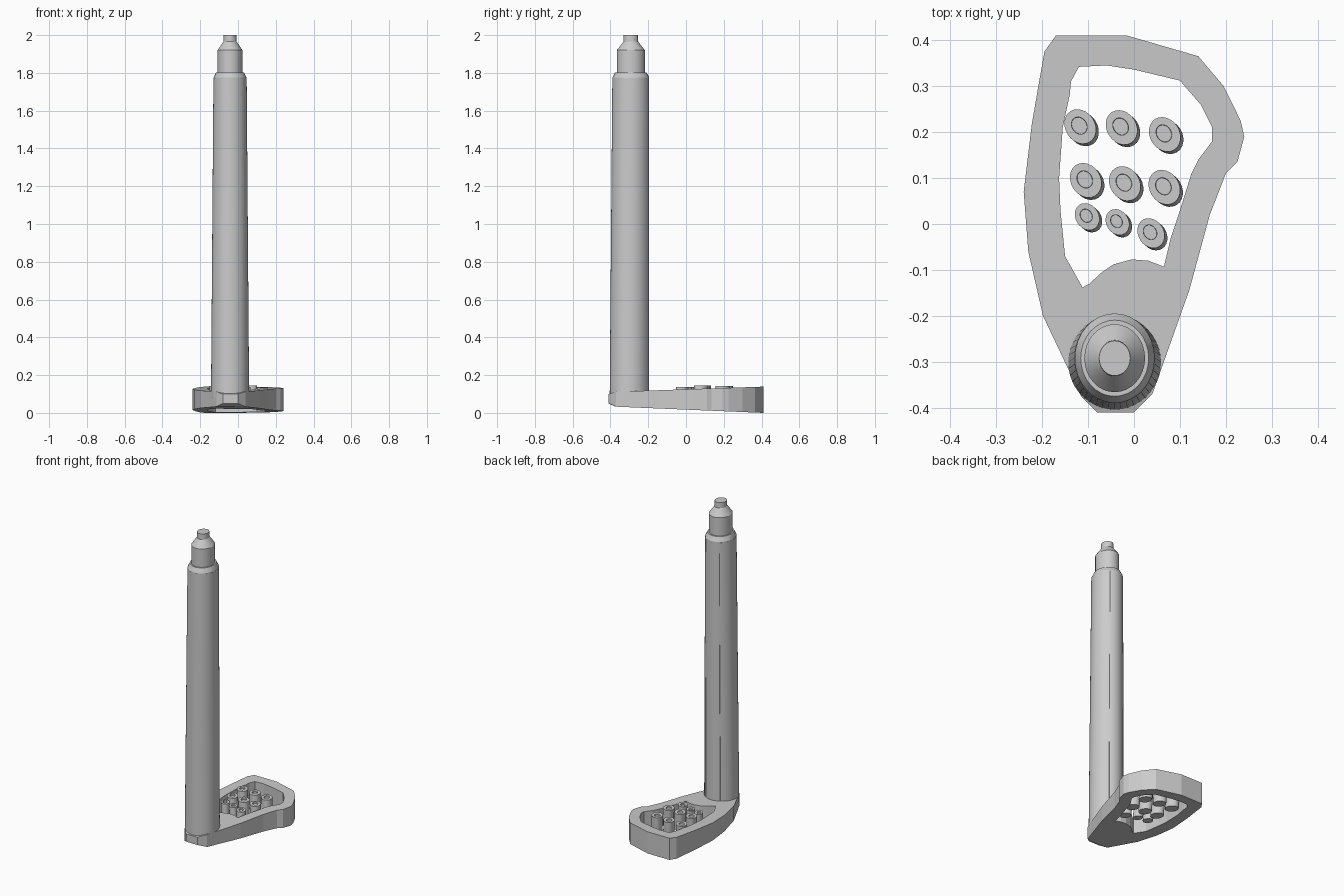
import bpy, bmesh
from math import sin, cos, pi, radians
from mathutils import Vector

if "Cube" in bpy.data.objects:
    bpy.data.objects.remove(bpy.data.objects["Cube"])


def finish(name, bm, smooth=True):
    bmesh.ops.recalc_face_normals(bm, faces=bm.faces[:])
    mesh = bpy.data.meshes.new(name)
    bm.to_mesh(mesh)
    bm.free()
    obj = bpy.data.objects.new(name, mesh)
    bpy.context.collection.objects.link(obj)
    if smooth:
        bpy.ops.object.select_all(action='DESELECT')
        obj.select_set(True)
        bpy.context.view_layer.objects.active = obj
        bpy.ops.object.shade_smooth_by_angle(angle=radians(25))
    return obj


def loft(name, rings):
    """Skin a stack of closed rings and cap both ends."""
    bm = bmesh.new()
    loops = [[bm.verts.new(p) for p in ring] for ring in rings]
    n = len(loops[0])
    for a, b in zip(loops, loops[1:]):
        for i in range(n):
            j = (i + 1) % n
            bm.faces.new((a[i], a[j], b[j], b[i]))
    bm.faces.new(loops[0][::-1])
    bm.faces.new(loops[-1])
    return finish(name, bm)


def ellipse(cx, cy, z, rx, ry, n=32, turn=0.0):
    pts = []
    for i in range(n):
        t = 2 * pi * i / n
        x, y = rx * cos(t), ry * sin(t)
        pts.append((cx + x * cos(turn) - y * sin(turn),
                    cy + x * sin(turn) + y * cos(turn), z))
    return pts


# Base frame: outline with an opening, wedge thickness growing to the back
outline = [(-.08, -.41), (0, -.41), (.04, -.37), (.12, -.145), (.165, .02),
           (.2, .11), (.225, .135), (.24, .19), (.232, .225), (.195, .3),
           (.14, .365), (-.015, .41), (-.17, .41), (-.195, .375), (-.222, .22),
           (-.24, .07), (-.23, -.06), (-.198, -.2), (-.115, -.375)]
opening = [(-.112, -.138), (-.097, -.13), (-.07, -.105), (-.045, -.088),
           (-.005, -.077), (.032, -.08), (.065, -.093), (.08, -.03), (.1, .03),
           (.125, .11), (.14, .14), (.17, .18), (.17, .21), (.145, .26),
           (.1, .312), (0, .336), (-.06, .345), (-.12, .342), (-.137, .31),
           (-.14, .28), (-.155, .21), (-.163, .1), (-.16, .03), (-.15, -.07)]
bm = bmesh.new()
edges = []
for loop in (outline, opening):
    vs = [bm.verts.new((x, y, 0)) for x, y in loop]
    edges += [bm.edges.new((vs[i - 1], vs[i])) for i in range(len(vs))]
bmesh.ops.triangle_fill(bm, use_beauty=True, use_dissolve=False,
                        edges=edges, normal=Vector((0, 0, 1)))
ext = bmesh.ops.extrude_face_region(bm, geom=bm.faces[:], use_keep_orig=True)
upper = {g for g in ext['geom'] if isinstance(g, bmesh.types.BMVert)}
for v in bm.verts:
    f = (v.co.y + .375) / .785
    if v in upper:
        v.co.z = .10 if v.co.y < -.4 else .112 + .027 * f
    else:
        v.co.z = .05 if v.co.y < -.4 else .033 * (1 - f)
finish("base_frame", bm, smooth=False)

# Column with stepped tip
CX, CY, RATIO = -.042, -.292, 1.12
profile = [(.05, .086), (1.775, .087), (1.803, .074), (1.803, .066),
           (1.92, .066), (1.965, .035), (2.0, .034)]
loft("column", [ellipse(CX, CY, z, r, r * RATIO) for z, r in profile])


# Tapered sleeve wrapping the front of the column
def arc(z, cy, rx, ry, n=36):
    angles = [radians(122 + 296 * i / n) for i in range(n + 1)]
    return [(CX + rx * cos(a), min(cy + ry * sin(a), -.2), z) for a in angles]


loft("column_sleeve", [arc(.08, -.301, .101, .103),
                       arc(1.77, -.292, .088, .098)])

# Pegs standing in the opening, slightly tilted, with dimpled tops
pegs = [(-.117, .212, .036), (-.027, .21, .036), (.067, .195, .036),
        (-.105, .095, .036), (-.02, .088, .036), (.066, .08, .036),
        (-.102, .016, .028), (-.036, .004, .027), (.037, -.02, .031)]
tops = (.142, .145, .136)
for i, (x, y, r) in enumerate(pegs):
    top = tops[i // 3]
    rings = [(.035, r, .006, -.005), (top, r, 0, 0),
             (top, r * .5, -.002, .002), (top - .008, r * .48, -.002, .002)]
    loft(f"peg_{i + 1}", [ellipse(x + dx, y + dy, z, s * 1.1, s * .9, 24, radians(122))
                          for z, s, dx, dy in rings])
